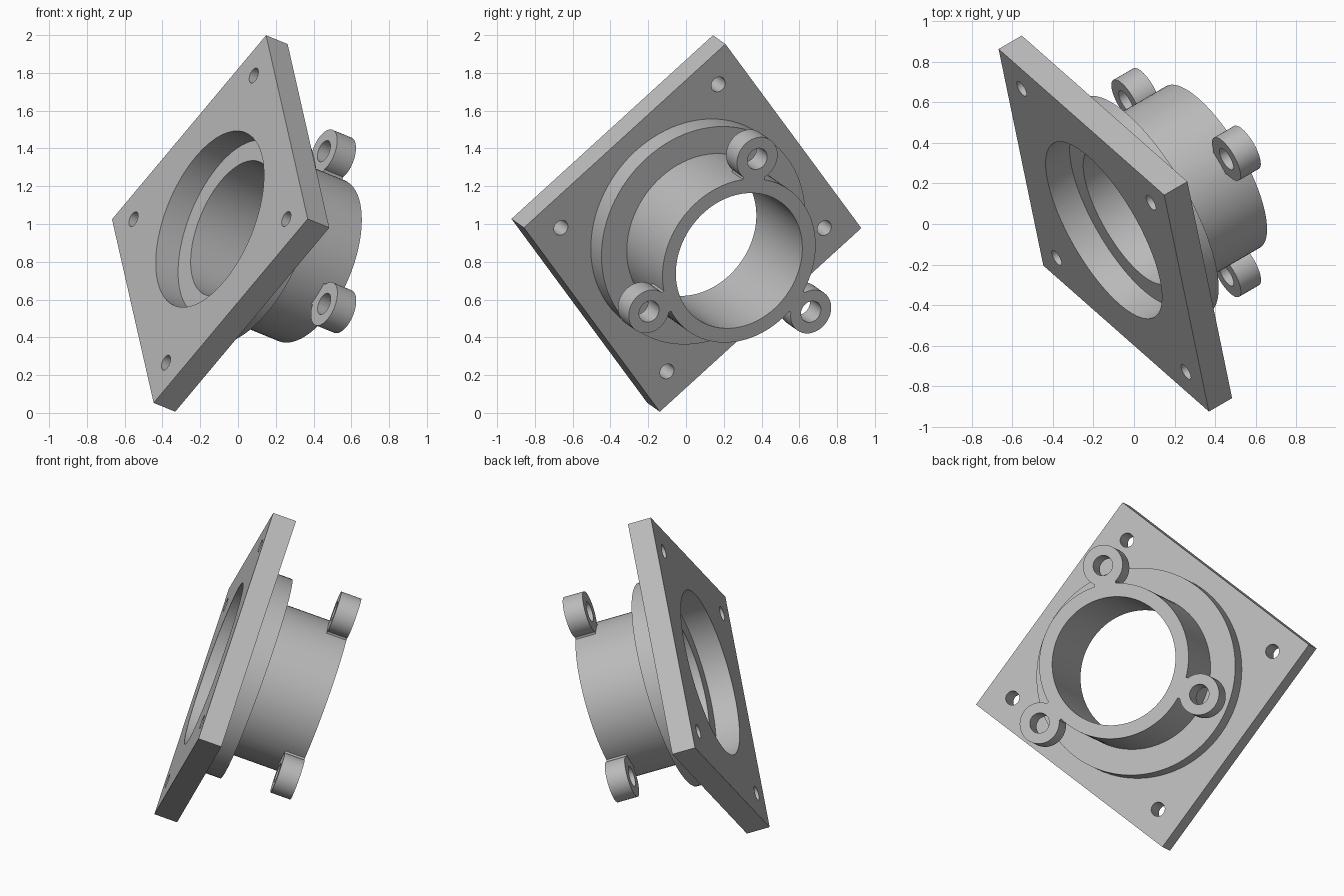
import bpy
from math import radians, cos, sin
from mathutils import Matrix, Vector

if "Cube" in bpy.data.objects:
    bpy.data.objects.remove(bpy.data.objects["Cube"], do_unlink=True)

# Material
grey = bpy.data.materials.new("machined_grey")
grey.use_nodes = True
colour = (0.5, 0.5, 0.5, 1)
grey.diffuse_color = colour
grey.node_tree.nodes["Principled BSDF"].inputs["Base Color"].default_value = colour

# Tilted frame: two plate edges and the flange axis, from the plate's front centre
axis_z = Vector((0.816, 0.473, -0.334)).normalized()
axis_x = Vector((0.151, -0.731, -0.666))
axis_x = (axis_x - axis_z * axis_x.dot(axis_z)).normalized()
axis_y = axis_z.cross(axis_x)
frame = Matrix((axis_x, axis_y, axis_z)).transposed().to_4x4()
frame.translation = Vector((-0.149, -0.031, 1.026))

SIDE, THICK, END = 1.46, 0.14, 0.66
LUG_DIST, LUG_LEN = 0.572, 0.122


def cylinder(name, radius, z0, z1, x=0, y=0, sides=96):
    bpy.ops.mesh.primitive_cylinder_add(vertices=sides, radius=radius, depth=z1 - z0,
                                        location=(x, y, (z0 + z1) / 2))
    bpy.context.object.name = name
    return bpy.context.object


def box(name, size, location, angle=0):
    bpy.ops.mesh.primitive_cube_add(size=1, location=location, rotation=(0, 0, angle))
    ob = bpy.context.object
    ob.name, ob.scale = name, size
    return ob


def combine(target, tool, operation):
    bpy.context.view_layer.update()
    mod = target.modifiers.new("combine", 'BOOLEAN')
    mod.operation, mod.solver, mod.object = operation, 'EXACT', tool
    bpy.context.view_layer.objects.active = target
    bpy.ops.object.modifier_apply(modifier=mod.name)
    bpy.data.objects.remove(tool, do_unlink=True)


# Square mounting plate with stepped collar and tube
body = box("flanged_housing", (SIDE, SIDE, THICK), (0, 0, THICK / 2))
combine(body, cylinder("collar", 0.612, 0.07, 0.26), 'UNION')
combine(body, cylinder("tube", 0.46, 0.08, END), 'UNION')

# Three screw lugs joined to the tube end by short webs
lugs = []
for degrees in (-15, 105, 225):
    a = radians(degrees)
    x, y = LUG_DIST * cos(a), LUG_DIST * sin(a)
    lugs.append((x, y))
    web_at = (0.47 * cos(a), 0.47 * sin(a), END - LUG_LEN / 2)
    combine(body, box("web", (0.1, 0.13, LUG_LEN), web_at, a), 'UNION')
    combine(body, cylinder("lug", 0.122, END - LUG_LEN, END, x, y, 48), 'UNION')

# Through bore and wider counterbore
combine(body, cylinder("bore", 0.38, -0.1, END + 0.1), 'DIFFERENCE')
combine(body, cylinder("counterbore", 0.495, -0.1, 0.145), 'DIFFERENCE')

# Screw holes in the lugs and the plate corners
for x, y in lugs:
    combine(body, cylinder("lug_hole", 0.06, END - 0.2, END + 0.1, x, y, 32), 'DIFFERENCE')
for sx in (-1, 1):
    for sy in (-1, 1):
        hole = cylinder("plate_hole", 0.042, -0.1, THICK + 0.1, 0.57 * sx, 0.57 * sy, 32)
        combine(body, hole, 'DIFFERENCE')

# Finish: bake the scale, tilt into place, shade
body.data.transform(body.matrix_basis)
body.matrix_basis = frame
body.data.materials.clear()
body.data.materials.append(grey)
for face in body.data.polygons:
    face.material_index = 0
bpy.ops.object.select_all(action='DESELECT')
body.select_set(True)
bpy.context.view_layer.objects.active = body
bpy.ops.object.shade_smooth_by_angle(angle=radians(30))
